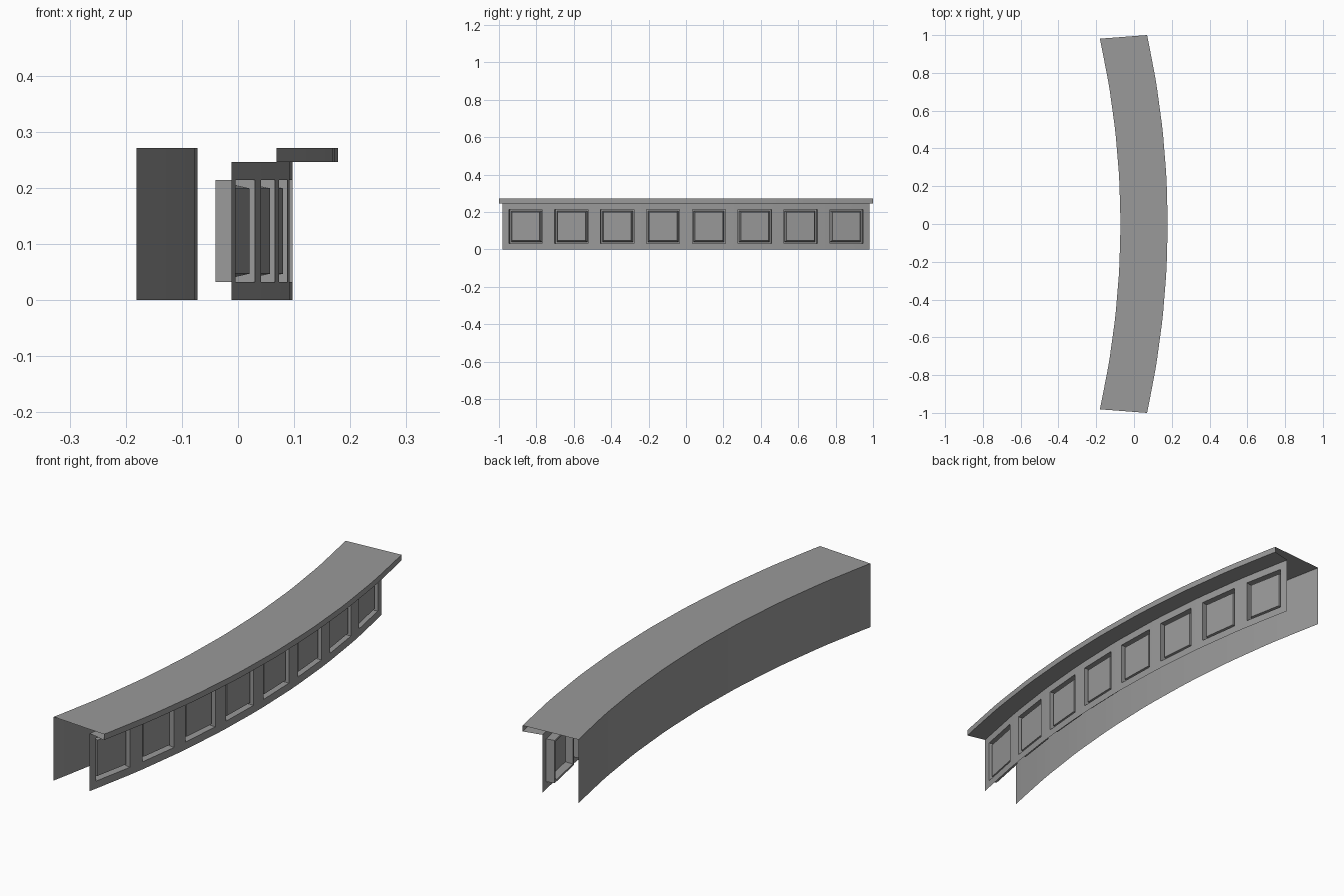
import bpy, bmesh

cube = bpy.data.objects.get("Cube")
if cube:
    bpy.data.objects.remove(cube)

BAYS = 8
HALF = 0.981            # half length of the wall and the panelled front
EDGE = 1.0              # half length along the overhanging lip
SAG = 0.109             # how far the ends curve back
BAY = 2 * HALF / BAYS
WINDOW = 0.089          # half width of one recess

grey = bpy.data.materials.new("plain grey")
grey.use_nodes = True
colour = (0.32, 0.32, 0.32, 1)
grey.diffuse_color = colour
grey.node_tree.nodes["Principled BSDF"].inputs["Base Color"].default_value = colour

# Stations along the length, from -1 to 1: bay edge, recess start, recess end
stations = [-1.0]
for i in range(BAYS):
    centre = -HALF + BAY * (i + 0.5)
    stations += [(centre - WINDOW) / HALF, (centre + WINDOW) / HALF,
                 (centre + BAY / 2) / HALF]


def sweep(bm, profile):
    """Sweep (x, z, half length) points along the bowed length."""
    rows = [[bm.verts.new((x - SAG * t * t, half * t, z)) for t in stations]
            for x, z, half in profile]
    return [[bm.faces.new((a[j], b[j], b[j + 1], a[j + 1]))
             for j in range(len(stations) - 1)]
            for a, b in zip(rows, rows[1:])]


def finish(bm, name):
    mesh = bpy.data.meshes.new(name)
    bm.to_mesh(mesh)
    bm.free()
    mesh.materials.append(grey)
    obj = bpy.data.objects.new(name, mesh)
    bpy.context.collection.objects.link(obj)
    bpy.ops.object.select_all(action='DESELECT')
    obj.select_set(True)
    bpy.context.view_layer.objects.active = obj
    bpy.ops.object.shade_smooth_by_angle(angle=0.5)


# Thin sheet shell: back wall, then the top with its folded lip
parts = {
    "back_wall": [(-0.072, 0, HALF), (-0.072, 0.271, HALF)],
    "counter_top": [(-0.072, 0.271, HALF), (0.178, 0.271, EDGE),
                    (0.178, 0.246, EDGE), (0.097, 0.246, HALF)],
}
for name, profile in parts.items():
    bm = bmesh.new()
    sweep(bm, profile)
    finish(bm, name)

# Front with a row of sunken raised-field panels
bm = bmesh.new()
bands = sweep(bm, [(0.097, z, HALF) for z in (0.246, 0.214, 0.032, 0)])
bm.normal_update()
windows = bands[1][1::3]
sunk = bmesh.ops.extrude_discrete_faces(bm, faces=windows)["faces"]
for face in sunk:
    face.normal_update()
    bmesh.ops.translate(bm, verts=face.verts, vec=face.normal * -0.036)
bm.normal_update()
bmesh.ops.inset_individual(bm, faces=sunk, thickness=0.012, depth=0)
bm.normal_update()
bmesh.ops.inset_individual(bm, faces=sunk, thickness=0.009, depth=0.029)
finish(bm, "panelled_front")
